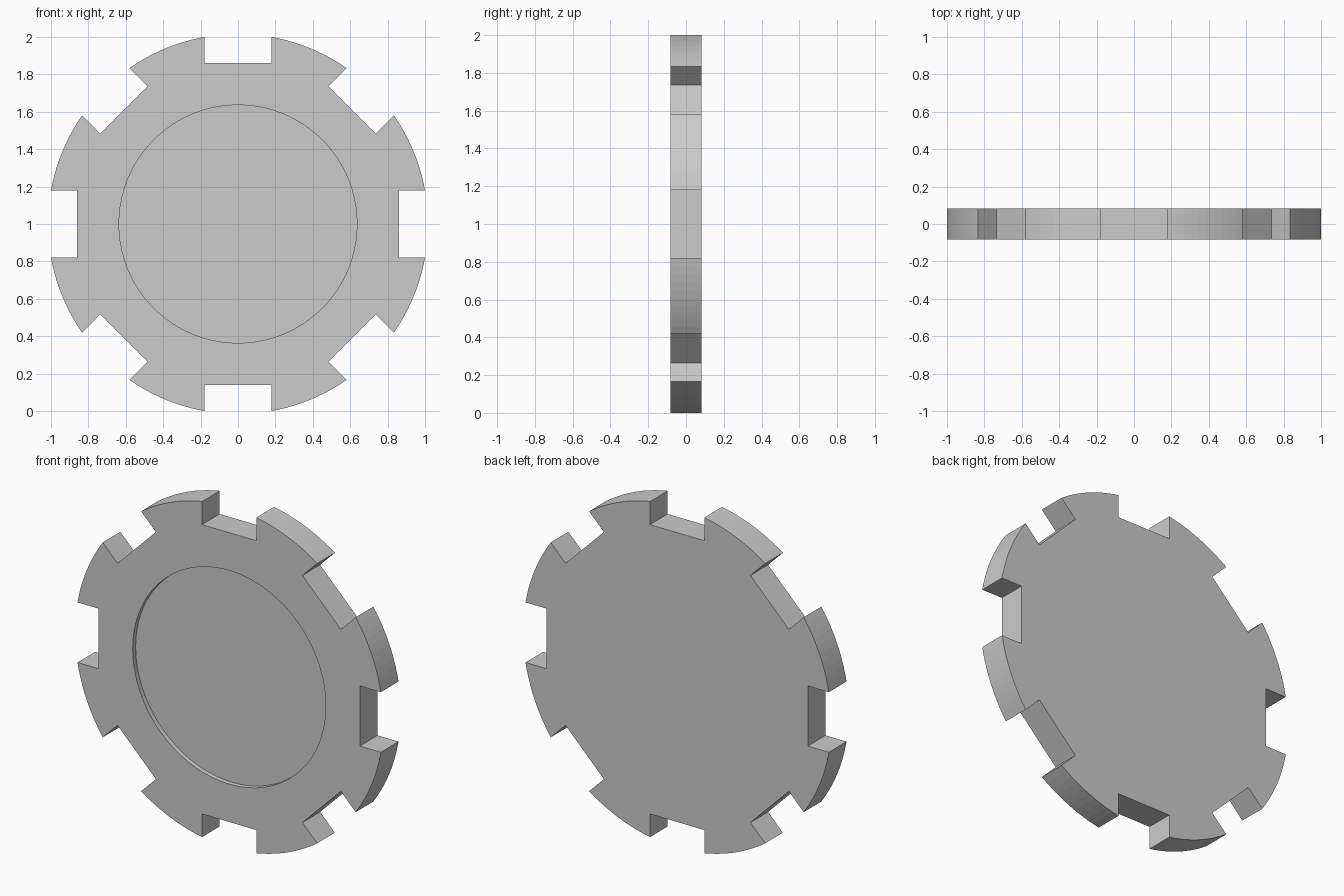
import bpy, bmesh
from math import sin, cos, asin, pi, hypot

if "Cube" in bpy.data.objects:
    bpy.data.objects.remove(bpy.data.objects["Cube"])

HALF_T = 0.083      # half thickness
HALF_W = 0.179      # half notch width
FLOOR_R = 0.862     # notch floor distance from centre
R = hypot(1.0, HALF_W)
RECESS_R, RECESS_D = 0.636, 0.028
NOTCHES, ARC_STEPS, RECESS_SIDES = 8, 10, 128


def outline():
    """Notched rim profile, one notch plus one rounded tooth per sector."""
    pts, sector, a = [], 2 * pi / NOTCHES, asin(HALF_W / R)
    for k in range(NOTCHES):
        t = k * sector
        for v in (-HALF_W, HALF_W):
            pts.append((FLOOR_R * cos(t) - v * sin(t), FLOOR_R * sin(t) + v * cos(t)))
        for i in range(ARC_STEPS + 1):
            b = t + a + (sector - 2 * a) * i / ARC_STEPS
            pts.append((R * cos(b), R * sin(b)))
    return pts


def loop(bm, pts, y):
    return [bm.verts.new((x, y, z + 1.0)) for x, z in pts]


def bridge(bm, a, b):
    n = len(a)
    for i in range(n):
        j = (i + 1) % n
        bm.faces.new((a[i], a[j], b[j], b[i]))


bm = bmesh.new()
rim = outline()
circle = [(RECESS_R * cos(2 * pi * i / RECESS_SIDES), RECESS_R * sin(2 * pi * i / RECESS_SIDES))
          for i in range(RECESS_SIDES)]

# Notched rim and flat back
front = loop(bm, rim, -HALF_T)
back = loop(bm, rim, HALF_T)
bridge(bm, front, back)
bm.faces.new(back)

# Shallow round recess in the front
lip = loop(bm, circle, -HALF_T)
floor = loop(bm, circle, -HALF_T + RECESS_D)
bridge(bm, lip, floor)
bm.faces.new(floor)

# Flat front face between rim and recess
edges = [bm.edges.get((vs[i - 1], vs[i])) for vs in (front, lip) for i in range(len(vs))]
bmesh.ops.triangle_fill(bm, edges=edges, use_beauty=True, use_dissolve=False, normal=(0, -1, 0))
bmesh.ops.recalc_face_normals(bm, faces=bm.faces[:])

mesh = bpy.data.meshes.new("notched_disc")
bm.to_mesh(mesh)
bm.free()
disc = bpy.data.objects.new("notched_disc", mesh)
bpy.context.collection.objects.link(disc)
